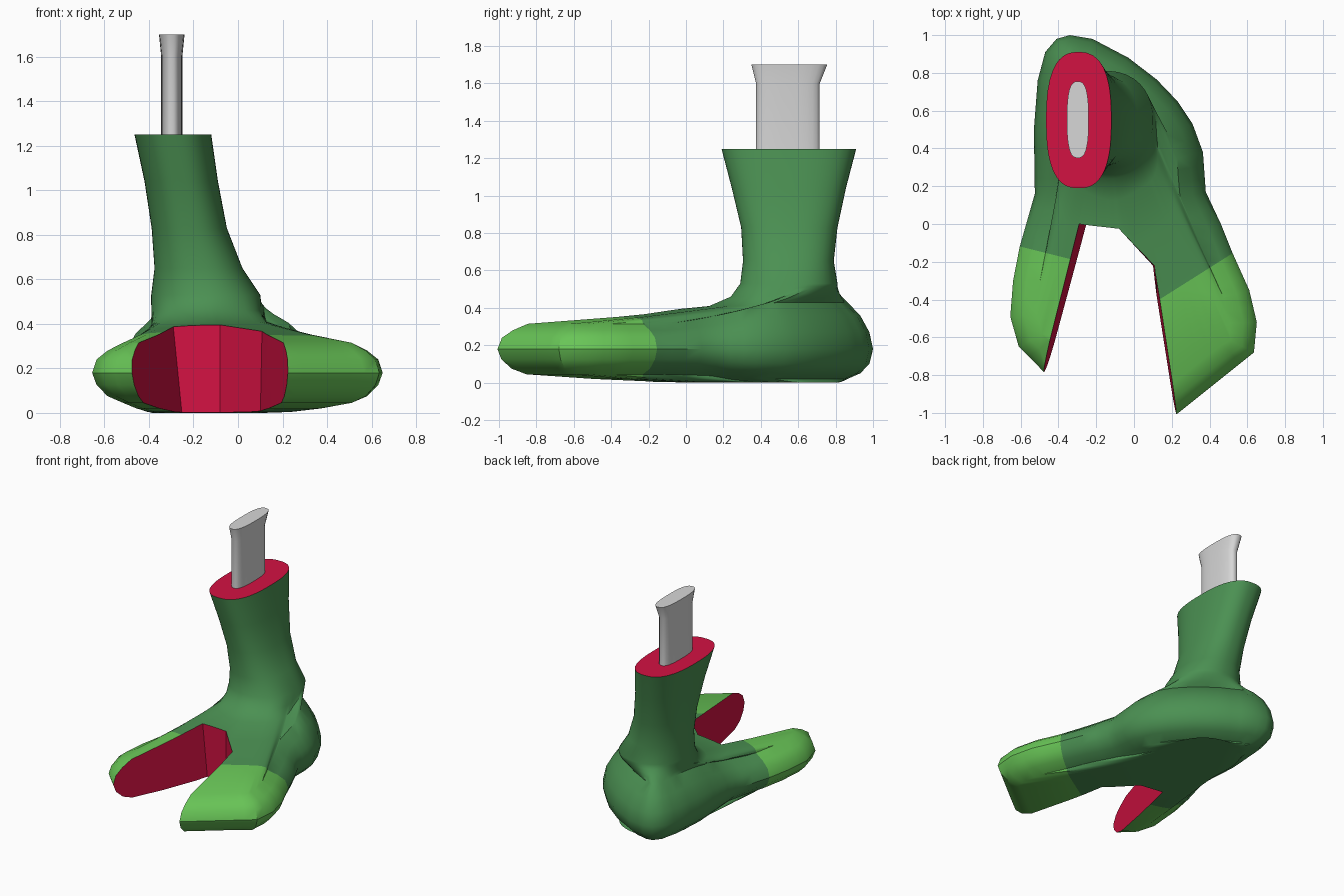
import bpy, bmesh, math
from mathutils import Vector

if "Cube" in bpy.data.objects:
    bpy.data.objects.remove(bpy.data.objects["Cube"])


def material(name, rgb):
    m = bpy.data.materials.new(name)
    m.diffuse_color = (*rgb, 1)
    m.use_nodes = True
    m.node_tree.nodes["Principled BSDF"].inputs["Base Color"].default_value = m.diffuse_color
    return m


SKIN, TOE, FLESH, BONE = range(4)
MATS = [material("dark green skin", (0.07, 0.28, 0.085)),
        material("light green toe", (0.14, 0.56, 0.095)),
        material("red flesh", (0.65, 0.006, 0.055)),
        material("pale bone", (0.68, 0.68, 0.68))]


def finish(bm, name):
    bmesh.ops.recalc_face_normals(bm, faces=bm.faces)
    me = bpy.data.meshes.new(name)
    bm.to_mesh(me)
    bm.free()
    ob = bpy.data.objects.new(name, me)
    bpy.context.collection.objects.link(ob)
    for m in MATS:
        me.materials.append(m)
    return ob


def loft(rings):
    """Closed skin through rings of equal point count, capped at both ends."""
    bm = bmesh.new()
    rows = [[bm.verts.new(p) for p in r] for r in rings]
    n = len(rows[0])
    for a, b in zip(rows, rows[1:]):
        for i in range(n):
            j = (i + 1) % n
            bm.faces.new((a[i], a[j], b[j], b[i]))
    bm.faces.new(rows[0])
    bm.faces.new(rows[-1])
    return bm


def oval(x0, x1, y0, y1, angles, power):
    pts = []
    for a in angles:
        c, s = math.cos(a), math.sin(a)
        r = (abs(c) ** power + abs(s) ** power) ** (-1 / power)
        pts.append(Vector(((x0 + x1) / 2 + r * c * (x1 - x0) / 2,
                           (y0 + y1) / 2 + r * s * (y1 - y0) / 2)))
    return pts


def smooth(ob, deg):
    bpy.ops.object.select_all(action='DESELECT')
    ob.select_set(True)
    bpy.context.view_layer.objects.active = ob
    bpy.ops.object.shade_smooth_by_angle(angle=math.radians(deg))


# Foot outline at its widest height, counter-clockwise from the heel
corners = [(-.34, 1.0), (-.41, .98), (-.47, .91), (-.51, .76), (-.53, .5), (-.525, .16),
           (-.605, -.12), (-.64, -.3), (-.655, -.49), (-.61, -.65), (-.5, -.76),
           (-.35, -.92), (-.1, -1.1), (.06, -1.13), (.235, -1.0), (.635, -.68),
           (.65, -.52), (.61, -.35), (.52, -.15), (.46, 0), (.38, .17), (.365, .38),
           (.31, .53), (.23, .65), (.12, .765), (-.03, .88), (-.22, .98)]
outline = []
for k, c in enumerate(corners):
    a, b = Vector(c), Vector(corners[(k + 1) % len(corners)])
    m = max(1, round((b - a).length / 0.08))
    outline += [a.lerp(b, i / m) for i in range(m)]
N = len(outline)

# Inward directions, relaxed so that insets do not cross
inward = []
for i in range(N):
    t = (outline[(i + 1) % N] - outline[i - 1]).normalized()
    inward.append(Vector((-t.y, t.x)))
for _ in range(3):
    inward = [(inward[i - 1] + inward[i] * 2 + inward[(i + 1) % N]).normalized() for i in range(N)]

# Matching angles around the leg: halfway between even spacing and true direction
total = sum((outline[i] - outline[i - 1]).length for i in range(N))
angles, run = [], 0
for i, p in enumerate(outline):
    if i:
        run += (p - outline[i - 1]).length
    even = math.radians(105) + run / total * math.tau
    true = math.atan2(p.y - .55, p.x + .15)
    diff = (true - even + math.pi) % math.tau - math.pi
    angles.append(even + diff * 0.5)

ankle = oval(-.39, .10, .29, .81, angles, 2.2)


def heel_weight(p):
    t = min(1, max(0, (p.y + .1) / .7))
    return t * t * (3 - 2 * t)


def ring(inset, toward, z_toe, z_heel):
    out = []
    for p, n, l in zip(outline, inward, ankle):
        q = (p + n * inset).lerp(l, toward)
        w = heel_weight(p)
        out.append((q.x, q.y, z_toe * (1 - w) + z_heel * w))
    return out


# Rings from the sole up to the ankle: inset, blend to ankle, toe height, heel height
rings = [ring(*r) for r in [
    (.14, .9, 0, 0), (.14, .6, .004, .003), (.14, .3, .02, .01), (.14, 0, .045, .02),
    (.07, 0, .075, .05), (.02, 0, .125, .10), (0, 0, .18, .18), (.02, 0, .24, .27),
    (.07, 0, .28, .36), (.14, 0, .315, .43), (.14, .4, .352, .455), (.14, .65, .382, .475),
    (.14, .87, .41, .50), (.14, .96, .46, .515), (.14, 1, .53, .53)]]
# Leg rings up to the cut
for z, x0, x1, y0, y1, e in [(.65, -.375, .02, .305, .79, 2.3), (.83, -.388, -.05, .295, .81, 2.4),
                             (1.04, -.42, -.09, .245, .855, 2.5), (1.25, -.465, -.12, .19, .91, 2.6)]:
    rings.append([(p.x, p.y, z) for p in oval(x0, x1, y0, y1, angles, e)])

bm = loft(rings)

# Light toes: cut the skin along two upright planes, colour whatever lies in front
toe_lines = [(Vector((-.6, -.12, 0)), Vector((-.36, -.18, 0))),
             (Vector((.15, -.39, 0)), Vector((.53, -.15, 0)))]
planes = []
for a, b in toe_lines:
    d = b - a
    no = Vector((d.y, -d.x, 0)).normalized()
    planes.append((a, no))
    front = [f for f in bm.faces if f.calc_center_median().y < .1]
    geom = front + list({e for f in front for e in f.edges}) + list({v for f in front for v in f.verts})
    bmesh.ops.bisect_plane(bm, geom=geom, plane_co=a, plane_no=no)
bmesh.ops.recalc_face_normals(bm, faces=bm.faces)
for f in bm.faces:
    c = f.calc_center_median()
    a, no = planes[0 if c.x < -.1 else 1]
    if c.z > 1.24:
        f.material_index = FLESH
    elif (c - a).dot(no) > 0 and c.z < .45 and c.y < 0:
        f.material_index = TOE
foot = finish(bm, "foot_and_leg")

# Wedge missing between the two outer toes; its walls slant slightly
wedge_top = [(-.30, 0), (-.668, -1.4), (.297, -1.4), (.14, -.39), (.11, -.22), (-.08, -.025)]
shift = [.05, .05, -.02, -.02, -.01, 0]
wedge_low = [(x + s, y) for (x, y), s in zip(wedge_top, shift)]
bm = loft([[(x, y, z) for x, y in pts] for pts, z in ((wedge_low, -.02), (wedge_top, .42))])
# Extend upward so the whole thickness is removed
bm.faces.ensure_lookup_table()
for v in bm.verts:
    if v.co.z > .4:
        v.co.z = .48
for f in bm.faces:
    f.material_index = FLESH
cutter = finish(bm, "wedge_cutter")
cutter.hide_render = True
mod = foot.modifiers.new("wedge", 'BOOLEAN')
mod.operation = 'DIFFERENCE'
mod.solver = 'EXACT'
mod.object = cutter
bpy.context.view_layer.objects.active = foot
foot.select_set(True)
bpy.ops.object.modifier_apply(modifier=mod.name)
bpy.data.objects.remove(cutter)
smooth(foot, 35)

# Bone standing out of the leg, flared at the top
turn = [math.tau * i / 32 for i in range(32)]
bm = loft([[(p.x, p.y, z) for p in oval(x0, x1, y0, y1, turn, 2.8)]
           for z, x0, x1, y0, y1 in [(1.2, -.345, -.25, .375, .715), (1.6, -.345, -.25, .375, .715),
                                     (1.7, -.355, -.24, .35, .755)]])
for f in bm.faces:
    f.material_index = BONE
smooth(finish(bm, "bone"), 35)
